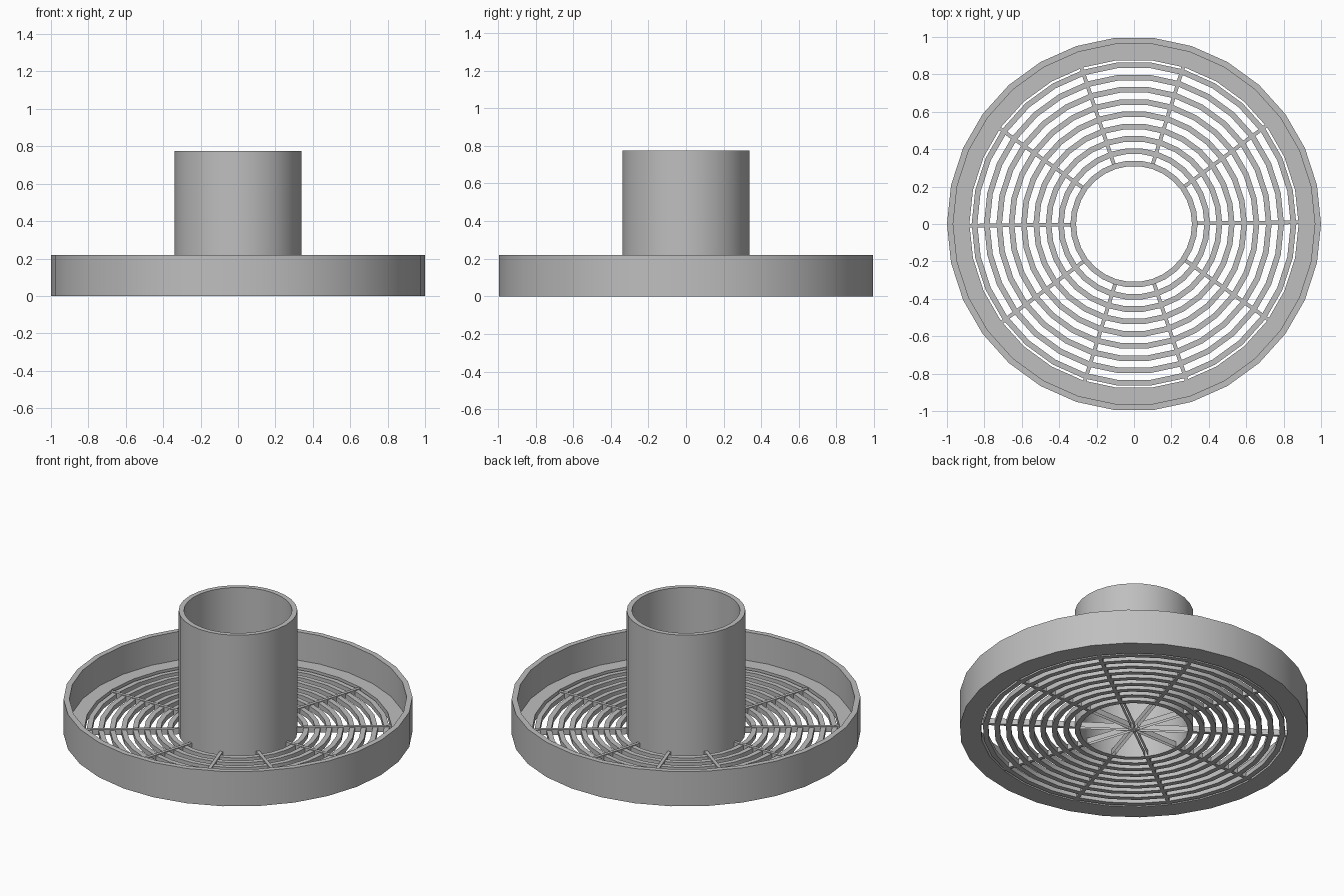
import bpy
import bmesh
from math import sin, cos, pi, radians

cube = bpy.data.objects.get("Cube")
if cube:
    bpy.data.objects.remove(cube, do_unlink=True)

SIDES = 30
SPOKES = 10
TUBE_OUT, TUBE_IN = 0.34, 0.31
PITCH, RING_WIDTH, RING_TOP = 0.066, 0.03, 0.03
SPOKE_TOP, FLOOR_TOP = 0.035, 0.04

grey = bpy.data.materials.new("plain grey")
grey.use_nodes = True
colour = (0.52, 0.52, 0.52, 1)
grey.diffuse_color = colour
grey.node_tree.nodes["Principled BSDF"].inputs["Base Color"].default_value = colour


def finish(name, bm):
    mesh = bpy.data.meshes.new(name)
    bm.to_mesh(mesh)
    bm.free()
    mesh.materials.append(grey)
    obj = bpy.data.objects.new(name, mesh)
    bpy.context.collection.objects.link(obj)
    bpy.ops.object.select_all(action="DESELECT")
    obj.select_set(True)
    bpy.context.view_layer.objects.active = obj
    bpy.ops.object.shade_smooth_by_angle(angle=radians(30))
    return obj


def revolve(name, profile):
    """Turn a closed (radius, height) outline around the z axis."""
    bm = bmesh.new()
    loops = []
    for i in range(SIDES):
        a = 2 * pi * i / SIDES
        loops.append([bm.verts.new((r * cos(a), r * sin(a), z)) for r, z in profile])
    n = len(profile)
    for i in range(SIDES):
        p, q = loops[i], loops[(i + 1) % SIDES]
        for j in range(n):
            k = (j + 1) % n
            bm.faces.new((p[j], q[j], q[k], p[k]))
    bmesh.ops.recalc_face_normals(bm, faces=bm.faces)
    return finish(name, bm)


def band(name, inner, outer, top):
    return revolve(name, [(inner, 0), (outer, 0), (outer, top), (inner, top)])


# Tray: raised rim with a flat floor flange
revolve("tray_rim", [(0.88, 0), (1, 0), (1, 0.22), (0.967, 0.22),
                     (0.967, FLOOR_TOP), (0.88, FLOOR_TOP)])

# Central open tube
band("center_tube", TUBE_IN, TUBE_OUT, 0.775)

# Concentric grille rings
for i in range(1, 9):
    outer = TUBE_OUT + PITCH * i
    band(f"grille_ring_{i}", outer - RING_WIDTH, outer, RING_TOP)

# Radial spokes joining tube, rings and flange
half = 0.01
spokes = bmesh.new()
webs = bmesh.new()
for i in range(SPOKES):
    a = 2 * pi * i / SPOKES + radians(0.6)

    def place(r, side, z):
        return (r * cos(a) - side * sin(a), r * sin(a) + side * cos(a), z)

    box = bmesh.ops.create_cube(spokes, size=1)["verts"]
    for v in box:
        r = 0.885 if v.co.x > 0 else TUBE_OUT - 0.015
        v.co = place(r, half if v.co.y > 0 else -half, SPOKE_TOP if v.co.z > 0 else 0)
    # Upright sheets continuing each spoke across the tube mouth
    for side in (-half, half):
        webs.faces.new([webs.verts.new(place(r, side, z)) for r, z in
                        ((0, 0), (TUBE_IN, 0), (TUBE_IN, SPOKE_TOP), (0, SPOKE_TOP))])
finish("grille_spokes", spokes)
finish("tube_mouth_webs", webs)
